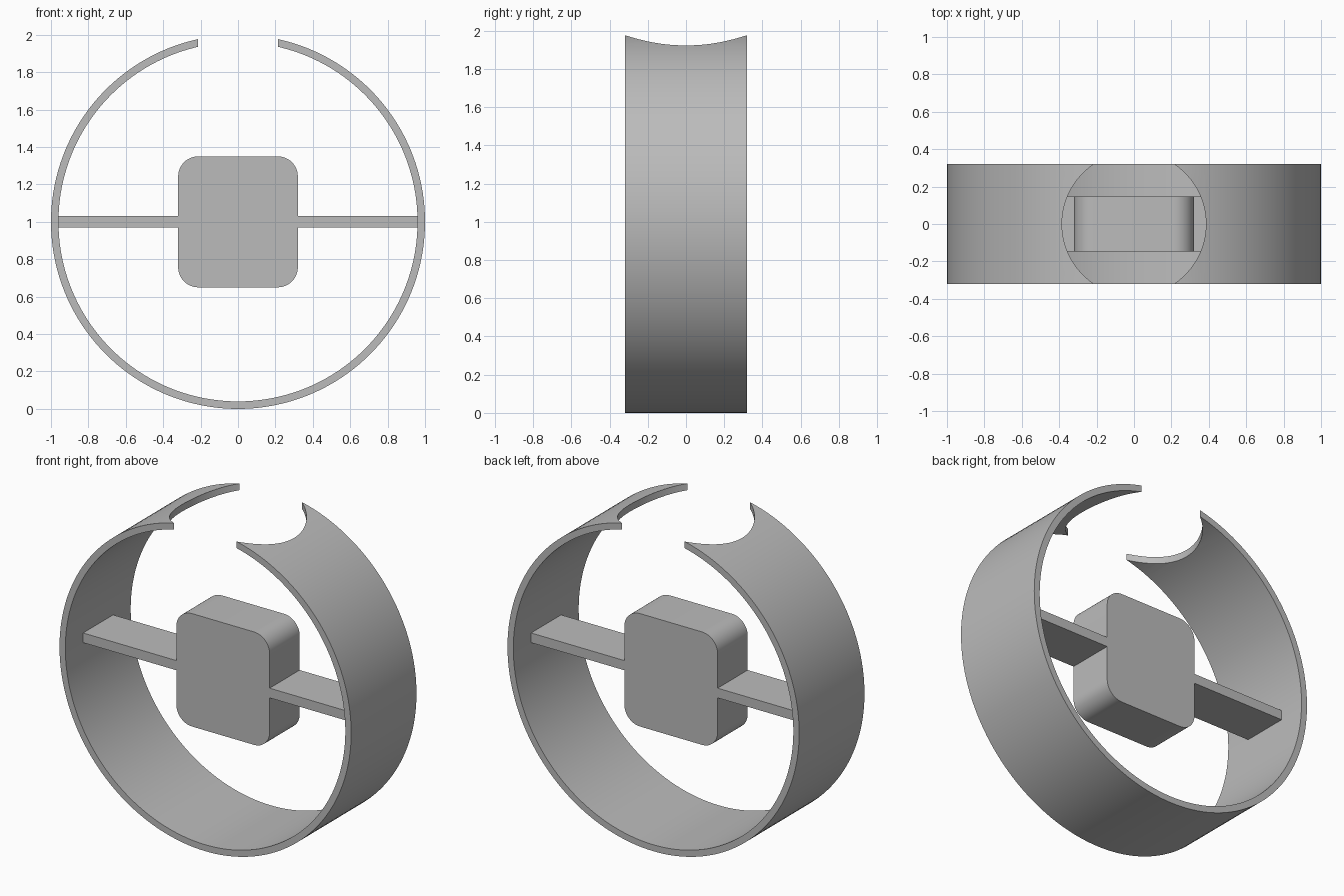
import bpy, bmesh, math
from mathutils import Matrix

cube = bpy.data.objects.get("Cube")
if cube:
    bpy.data.objects.remove(cube, do_unlink=True)

RADIUS, WALL, HALF_WIDTH = 1.0, 0.04, 0.32
HOLE_RADIUS, CORE_DEPTH = 0.385, 0.147

grey = bpy.data.materials.new("grey")
grey.use_nodes = True
grey.diffuse_color = (0.5, 0.5, 0.5, 1)
grey.node_tree.nodes["Principled BSDF"].inputs["Base Color"].default_value = grey.diffuse_color


def add_object(name, bm):
    bmesh.ops.recalc_face_normals(bm, faces=bm.faces)
    mesh = bpy.data.meshes.new(name)
    bm.to_mesh(mesh)
    bm.free()
    mesh.materials.append(grey)
    obj = bpy.data.objects.new(name, mesh)
    bpy.context.collection.objects.link(obj)
    return obj


def activate(obj):
    bpy.ops.object.select_all(action="DESELECT")
    obj.select_set(True)
    bpy.context.view_layer.objects.active = obj


def box(name, x0, x1, y, z0, z1):
    bm = bmesh.new()
    bmesh.ops.create_cube(bm, size=1)
    bmesh.ops.transform(bm, verts=bm.verts, matrix=Matrix.Translation(
        ((x0 + x1) / 2, 0, (z0 + z1) / 2)) @ Matrix.Diagonal((x1 - x0, 2 * y, z1 - z0, 1)))
    return add_object(name, bm)


# Hoop: square-edged band swept around the y axis
bm = bmesh.new()
steps = 160
rings = []
for i in range(steps):
    a = 2 * math.pi * i / steps
    rings.append([bm.verts.new((r * math.sin(a), y, RADIUS - r * math.cos(a)))
                  for r, y in ((RADIUS, -HALF_WIDTH), (RADIUS, HALF_WIDTH),
                               (RADIUS - WALL, HALF_WIDTH), (RADIUS - WALL, -HALF_WIDTH))])
for i, ring in enumerate(rings):
    after = rings[(i + 1) % steps]
    for k in range(4):
        n = (k + 1) % 4
        bm.faces.new((ring[k], ring[n], after[n], after[k]))
hoop = add_object("hoop", bm)

# Round opening through the top of the hoop
bm = bmesh.new()
bmesh.ops.create_cone(bm, cap_ends=True, segments=128, radius1=HOLE_RADIUS,
                      radius2=HOLE_RADIUS, depth=0.6,
                      matrix=Matrix.Translation((0, 0, 2 * RADIUS)))
cutter = add_object("opening_cutter", bm)
cutter.hide_render = True
cut = hoop.modifiers.new("opening", "BOOLEAN")
cut.operation, cut.solver, cut.object = "DIFFERENCE", "EXACT", cutter
activate(hoop)
bpy.ops.object.modifier_apply(modifier=cut.name)
bpy.data.objects.remove(cutter, do_unlink=True)
bpy.ops.object.shade_smooth_by_angle(angle=math.radians(30))

# Central block with four rounded corners
block = box("center_block", -0.32, 0.32, CORE_DEPTH, 0.65, 1.35)
bm = bmesh.new()
bm.from_mesh(block.data)
corners = [e for e in bm.edges if abs(e.verts[0].co.y - e.verts[1].co.y) > 0.1]
bmesh.ops.bevel(bm, geom=corners, offset=0.107, segments=12, profile=0.5, affect="EDGES")
bm.to_mesh(block.data)
bm.free()
activate(block)
bpy.ops.object.shade_smooth_by_angle(angle=math.radians(30))

# Flat arms joining the block to the hoop
for side, name in ((1, "left_arm"), (-1, "right_arm")):
    inner, outer = sorted((side * 0.31, side * 0.965))
    box(name, inner, outer, CORE_DEPTH, 0.97, 1.03)
